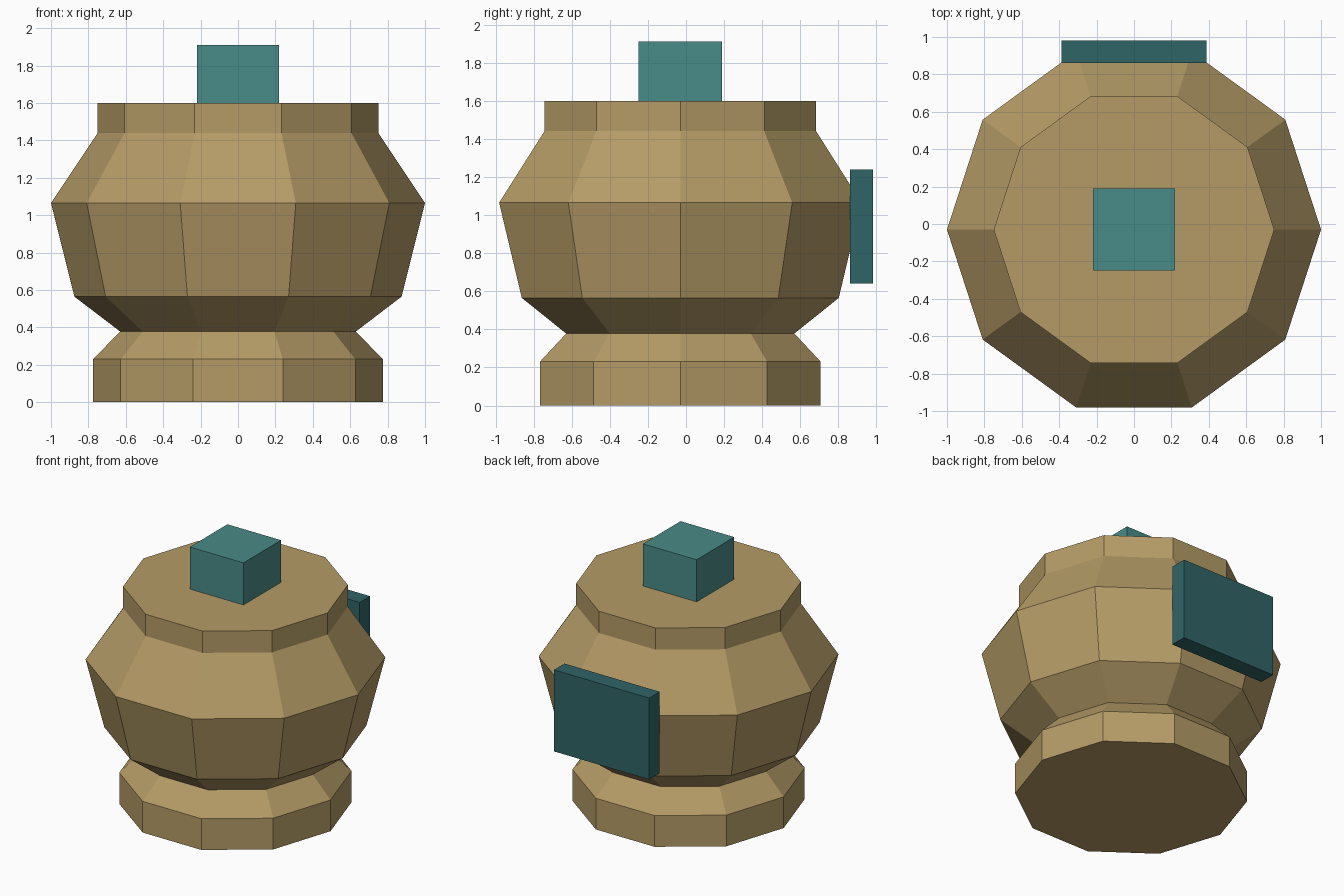
import bpy, bmesh, math
from mathutils import Matrix

if "Cube" in bpy.data.objects:
    bpy.data.objects.remove(bpy.data.objects["Cube"])


def material(name, rgb):
    m = bpy.data.materials.new(name)
    m.diffuse_color = (*rgb, 1)
    m.use_nodes = True
    m.node_tree.nodes["Principled BSDF"].inputs["Base Color"].default_value = m.diffuse_color
    return m


def add_object(name, bm, mat):
    bmesh.ops.recalc_face_normals(bm, faces=bm.faces)
    mesh = bpy.data.meshes.new(name)
    bm.to_mesh(mesh)
    bm.free()
    mesh.materials.append(mat)
    obj = bpy.data.objects.new(name, mesh)
    bpy.context.collection.objects.link(obj)
    return obj


def lathe(name, profile, sides, y, mat):
    """Stack of polygon rings, closed at both ends."""
    bm = bmesh.new()
    rings = []
    for r, z in profile:
        angles = [2 * math.pi * i / sides for i in range(sides)]
        rings.append([bm.verts.new((r * math.cos(a), y + r * math.sin(a), z)) for a in angles])
    for low, high in zip(rings, rings[1:]):
        for i in range(sides):
            j = (i + 1) % sides
            bm.faces.new((low[i], low[j], high[j], high[i]))
    bm.faces.new(rings[0])
    bm.faces.new(rings[-1])
    return add_object(name, bm, mat)


def box(name, size, centre, mat):
    bm = bmesh.new()
    bmesh.ops.create_cube(bm, size=1, matrix=Matrix.Translation(centre) @ Matrix.Diagonal((*size, 1)))
    return add_object(name, bm, mat)


tan = material("tan clay", (0.46, 0.33, 0.135))
teal = material("teal", (0.066, 0.26, 0.245))
dark_teal = material("dark teal", (0.03, 0.128, 0.134))

# Ten-sided jar: foot, waist, belly, shoulder and neck
CENTRE_Y = -0.03
lathe("jar_body", [(0.775, 0), (0.775, 0.23), (0.63, 0.378), (0.875, 0.565),
                   (1.0, 1.065), (0.75, 1.44), (0.75, 1.6)], 10, CENTRE_Y, tan)

# Square knob on the flat top
box("top_knob", (0.437, 0.437, 0.31), (0, CENTRE_Y, 1.755), teal)

# Flat plate on the back
box("back_plate", (0.776, 0.122, 0.6), (0, 0.921, 0.94), dark_teal)
